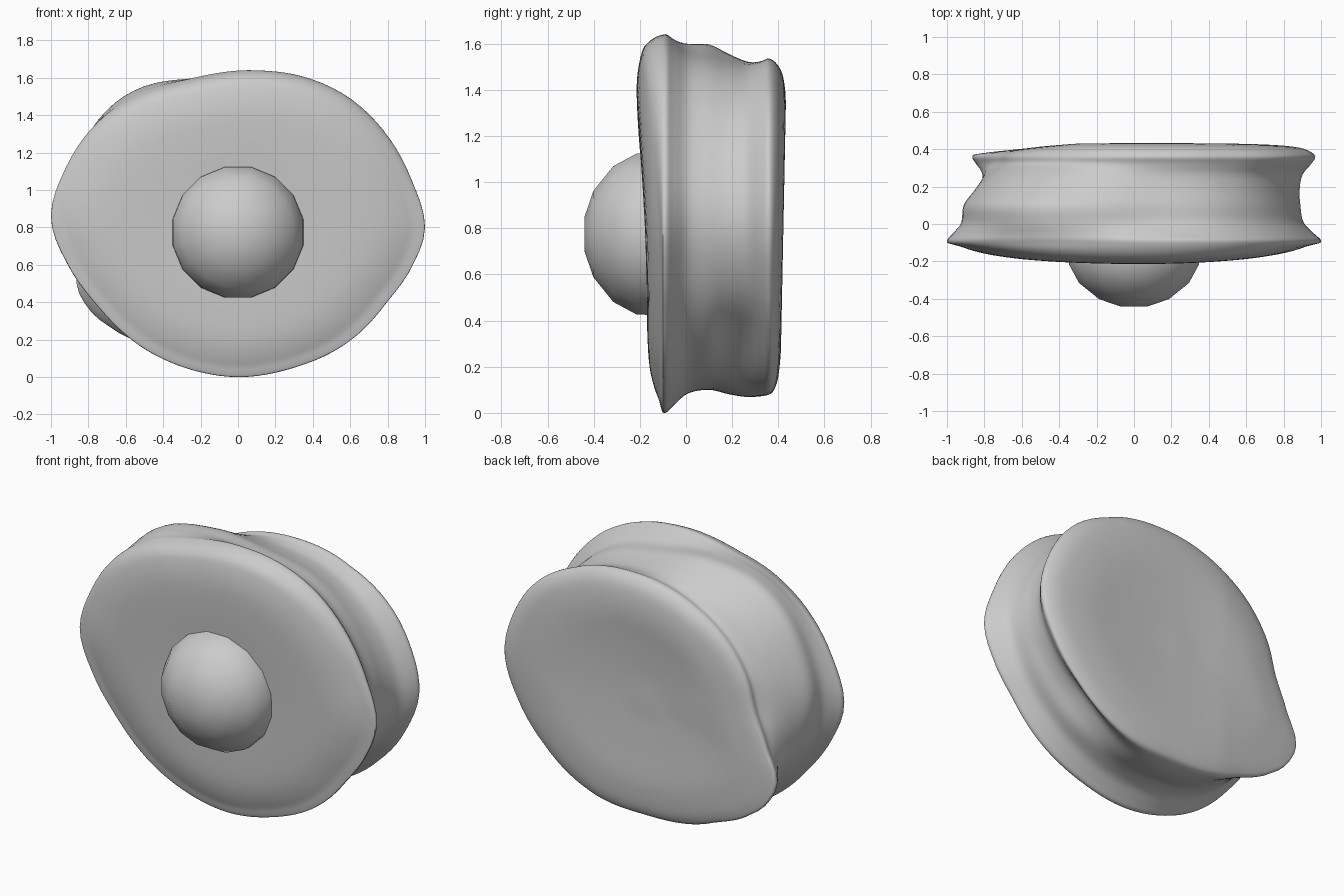
import bpy, bmesh, math

if "Cube" in bpy.data.objects:
    bpy.data.objects.remove(bpy.data.objects["Cube"])

CX, CZ, N = 0.0, 0.8, 96

# Outlines (x, z) of the front rim, the middle bulge and the rear rim
FRONT = [(1, .8), (.93, 1.05), (.8, 1.29), (.6, 1.49), (.4, 1.59), (.1, 1.64), (-.25, 1.595),
         (-.52, 1.515), (-.77, 1.34), (-.93, 1.1), (-1, .85), (-.91, .6), (-.76, .39),
         (-.6, .225), (-.3, .055), (0, .0), (.3, .05), (.6, .195), (.8, .405), (.94, .61)]
MID = [(.89, .85), (.77, 1.18), (.5, 1.45), (.1, 1.56), (-.28, 1.59), (-.55, 1.53), (-.73, 1.39),
       (-.85, 1.18), (-.91, .95), (-.88, .73), (-.77, .5), (-.57, .28), (-.3, .14), (0, .1),
       (.4, .18), (.65, .35), (.82, .57)]
REAR = [(.97, .82), (.9, 1.1), (.75, 1.31), (.5, 1.46), (.1, 1.535), (-.28, 1.45), (-.53, 1.28),
        (-.66, 1.09), (-.72, .89), (-.8, .69), (-.865, .52), (-.81, .38), (-.7, .28), (-.45, .16),
        (0, .08), (.4, .13), (.7, .33), (.88, .56)]


def catmull(a, b, c, d, t):
    return .5 * (2*b + (c-a)*t + (2*a-5*b+4*c-d)*t*t + (3*b-a-3*c+d)*t**3)


def radii(points):
    """Smooth closed outline resampled as N radii about the centre."""
    polar = sorted((math.atan2(z-CZ, x-CX) % math.tau, math.hypot(x-CX, z-CZ)) for x, z in points)
    n, out = len(polar), []
    for k in range(N):
        a = math.tau * k / N
        i = max((j for j in range(n) if polar[j][0] <= a), default=-1)
        a0, a1 = polar[i][0], polar[(i+1) % n][0]
        t = ((a-a0) % math.tau) / ((a1-a0) % math.tau)
        out.append(catmull(*(polar[(i+j) % n][1] for j in (-1, 0, 1, 2)), t))
    return out


def blend(a, b, t, offset=0):
    return [p*(1-t) + q*t + offset for p, q in zip(a, b)]


def waist(r, groove):
    """Groove that fills out underneath and deepens at the lower right."""
    out = []
    for k, v in enumerate(r):
        a = math.tau*k/N
        fill = 1.7 * max(0, -math.sin(a))**4
        dent = 1.6 * math.exp(-((a - math.radians(318)) / .35)**2)
        out.append(v + groove*(fill - 1 - dent))
    return out


def scaled(r, s):
    return [v*s for v in r]


def make_object(name, bm, angle):
    bmesh.ops.recalc_face_normals(bm, faces=bm.faces)
    mesh = bpy.data.meshes.new(name)
    bm.to_mesh(mesh)
    bm.free()
    ob = bpy.data.objects.new(name, mesh)
    bpy.context.collection.objects.link(ob)
    bpy.ops.object.select_all(action='DESELECT')
    ob.select_set(True)
    bpy.context.view_layer.objects.active = ob
    bpy.ops.object.shade_smooth_by_angle(angle=math.radians(angle))


def loft(bm, rings):
    """Join rings of points and cap both ends."""
    rows = [[bm.verts.new(p) for p in ring] for ring in rings]
    n = len(rows[0])
    for a, b in zip(rows, rows[1:]):
        for k in range(n):
            bm.faces.new((a[k], a[(k+1) % n], b[(k+1) % n], b[k]))
    bm.faces.new(rows[0])
    bm.faces.new(rows[-1])


# Body: two rounded rims with a wavy waist between them
f, m, r = radii(FRONT), radii(MID), radii(REAR)
rows = [(-.18, scaled(f, .04)), (-.182, scaled(f, .3)), (-.188, scaled(f, .55)),
        (-.185, scaled(f, .75)), (-.162, scaled(f, .89)), (-.13, scaled(f, .97)), (-.09, f),
        (-.05, blend(f, m, .35)), (.01, blend(f, m, .85)), (.1, m),
        (.18, waist(blend(m, r, .2), .02)), (.26, waist(blend(m, r, .5), .03)),
        (.32, waist(blend(m, r, .9), .015)), (.36, r),
        (.39, scaled(r, .965)), (.412, scaled(r, .88)), (.422, scaled(r, .7)),
        (.41, scaled(r, .45)), (.4, scaled(r, .2)), (.4, scaled(r, .04))]
rings, STEPS = [], 4
for i in range(len(rows)-1):
    four = [rows[min(max(i+j, 0), len(rows)-1)] for j in (-1, 0, 1, 2)]
    for s in range(STEPS):
        t = s / STEPS
        y = catmull(*(q[0] for q in four), t)
        ring = []
        for k in range(N):
            a, rad = math.tau*k/N, catmull(*(q[1][k] for q in four), t)
            x, z = CX + rad*math.cos(a), CZ + rad*math.sin(a)
            # The front leans and bows, the rear falls away on the left
            fade = min(1, abs(y - (-.1 if y < 0 else .37)) / .05)
            if y < -.1:
                y2 = y + fade*(.04*x*x - .045*(z-CZ))
            elif y > .37:
                y2 = y + fade*(.02*(z-CZ) - .06*max(0, -x-.3))
            else:
                y2 = y
            ring.append((x, y2, z))
        rings.append(ring)
bm = bmesh.new()
loft(bm, rings)
make_object("body", bm, 60)

# Coarse flattened ball set into the front face
SIDES = 16
profile = [(.075, -.44), (.19, -.402), (.3, -.315), (.355, -.215), (.36, -.1), (.3, 0), (.15, .08)]
bm = bmesh.new()
loft(bm, [[(rad*math.cos(math.tau*(k+.5)/SIDES), y, .775 + rad*math.sin(math.tau*(k+.5)/SIDES))
           for k in range(SIDES)] for rad, y in profile])
make_object("front_ball", bm, 60)
